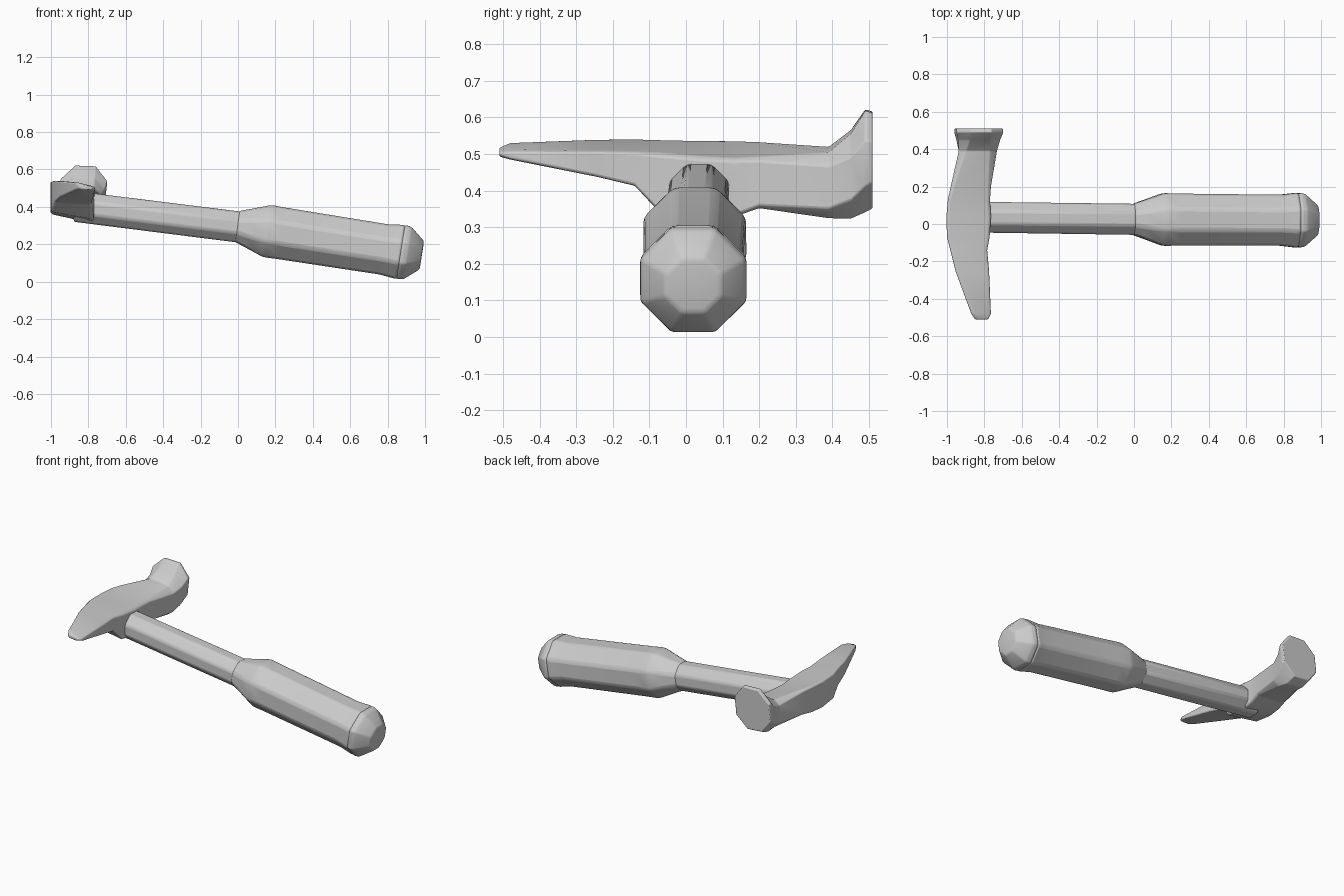
import bpy, bmesh
from math import cos, sin, pi, radians
from mathutils import Vector

if "Cube" in bpy.data.objects:
    bpy.data.objects.remove(bpy.data.objects["Cube"])


def loft(name, rings, bevel, segments=2):
    """Skin a list of equal-length closed rings, cap both ends, soften the edges."""
    bm = bmesh.new()
    vs = [[bm.verts.new(p) for p in r] for r in rings]
    n = len(rings[0])
    for a, b in zip(vs, vs[1:]):
        for i in range(n):
            bm.faces.new((a[i], a[(i + 1) % n], b[(i + 1) % n], b[i]))
    bm.faces.new(vs[0])
    bm.faces.new(vs[-1])
    bmesh.ops.recalc_face_normals(bm, faces=bm.faces)
    mesh = bpy.data.meshes.new(name)
    bm.to_mesh(mesh)
    bm.free()
    ob = bpy.data.objects.new(name, mesh)
    bpy.context.collection.objects.link(ob)
    mod = ob.modifiers.new("soft_edges", 'BEVEL')
    mod.width = bevel
    mod.segments = segments
    mod.angle_limit = radians(18)
    bpy.ops.object.select_all(action='DESELECT')
    ob.select_set(True)
    bpy.context.view_layer.objects.active = ob
    bpy.ops.object.shade_smooth_by_angle(angle=radians(35))
    return ob


def octagons(start, end, stations):
    """Octagon rings square to the line start-end; stations are (distance, apothem)."""
    start, end = Vector(start), Vector(end)
    d = (end - start).normalized()
    side = Vector((0, 0, 1)).cross(d).normalized()
    up = d.cross(side)
    rings = []
    for s, apothem in stations:
        r = apothem / cos(pi / 8)
        angles = [pi / 8 + k * pi / 4 for k in range(8)]
        rings.append([start + d * s + r * (side * cos(a) + up * sin(a)) for a in angles])
    return rings


def head_section(y, xl, xr, tl, tr, br, bl, cut, lean=0.0):
    """Four-cornered section at y with its corners cut off, leaning along x."""
    c = [Vector((xl + lean, y, tl)), Vector((xr + lean, y, tr)),
         Vector((xr - lean, y, br)), Vector((xl - lean, y, bl))]
    ring = []
    for i in range(4):
        ring += [c[i].lerp(c[i - 1], cut), c[i].lerp(c[(i + 1) % 4], cut)]
    return ring


# Shaft
loft("shaft", octagons((-0.87, 0.037, 0.402), (0.08, 0.024, 0.283),
                       [(0, 0.082), (0.95, 0.083)]), 0.012)

# Grip, swelling from the shaft and flaring at the butt
GRIP = ((-0.012, 0.025, 0.297), (0.88, 0.02, 0.157))
loft("grip", octagons(*GRIP, [(0, 0.08), (0.02, 0.088), (0.07, 0.105), (0.17, 0.141),
                              (0.25, 0.139), (0.80, 0.136), (0.87, 0.144), (0.898, 0.147)]), 0.015)

# Faceted butt cap
loft("end_cap", octagons(*GRIP, [(0.885, 0.135), (0.9, 0.146), (0.93, 0.141),
                                 (1.0, 0.082), (1.007, 0.072)]), 0.008)

# Head: flat pick at -y, thick eye in the middle, flared striking face at +y
# columns: y, left x, right x, z of top-left, top-right, bottom-right, bottom-left, corner cut, lean
HEAD = [
    (-0.51, -0.850, -0.780, 0.520, 0.508, 0.492, 0.495, 0.25),
    (-0.48, -0.870, -0.765, 0.534, 0.508, 0.484, 0.488, 0.15),
    (-0.25, -0.955, -0.775, 0.541, 0.507, 0.438, 0.450, 0.06),
    (-0.14, -0.982, -0.785, 0.542, 0.505, 0.412, 0.425, 0.05),
    (-0.07, -1.000, -0.772, 0.540, 0.502, 0.335, 0.375, 0.05),
    (0.04, -1.003, -0.765, 0.538, 0.492, 0.310, 0.362, 0.05),
    (0.13, -0.995, -0.770, 0.538, 0.487, 0.325, 0.365, 0.05),
    (0.20, -0.980, -0.765, 0.536, 0.490, 0.350, 0.370, 0.07),
    (0.39, -0.937, -0.733, 0.524, 0.500, 0.318, 0.350, 0.18),
    (0.45, -0.945, -0.720, 0.570, 0.550, 0.315, 0.345, 0.25, 0.01),
    (0.49, -0.955, -0.705, 0.625, 0.615, 0.335, 0.355, 0.28, 0.015),
    (0.51, -0.953, -0.707, 0.618, 0.610, 0.345, 0.365, 0.29, 0.015),
]
loft("hammer_head", [head_section(*row) for row in HEAD], 0.010)
